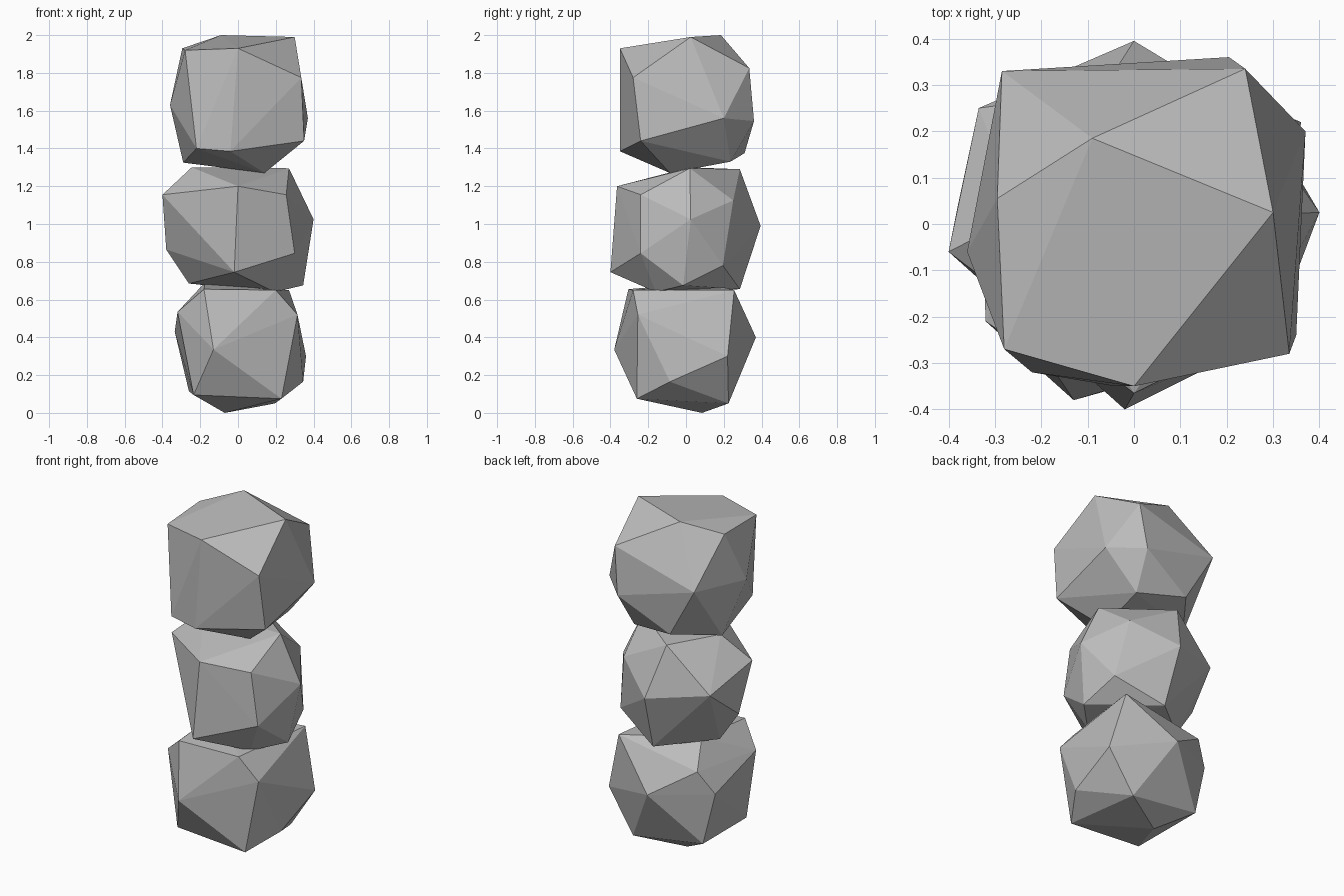
import bpy
import bmesh
from mathutils import Vector

default_cube = bpy.data.objects.get("Cube")
if default_cube:
    bpy.data.objects.remove(default_cube, do_unlink=True)

# One plain grey for every stone
stone_grey = bpy.data.materials.new("stone_grey")
stone_grey.use_nodes = True
colour = (0.5, 0.5, 0.5, 1)
stone_grey.diffuse_color = colour
principled = stone_grey.node_tree.nodes["Principled BSDF"]
principled.inputs["Base Color"].default_value = colour
principled.inputs["Roughness"].default_value = 0.9


def build_stone(name, corners):
    """Chiselled stone: the convex hull of a few corners given in hundredths."""
    bm = bmesh.new()
    for corner in corners:
        bm.verts.new(Vector(corner) / 100)
    hull = bmesh.ops.convex_hull(bm, input=bm.verts[:])
    leftover = set(hull["geom_interior"]) | set(hull["geom_unused"])
    inner_verts = [item for item in leftover if isinstance(item, bmesh.types.BMVert)]
    if inner_verts:
        bmesh.ops.delete(bm, geom=inner_verts, context="VERTS")
    bmesh.ops.recalc_face_normals(bm, faces=bm.faces[:])
    for face in bm.faces:
        face.smooth = False
    mesh = bpy.data.meshes.new(name)
    bm.to_mesh(mesh)
    bm.free()
    mesh.materials.append(stone_grey)
    stone = bpy.data.objects.new(name, mesh)
    bpy.context.collection.objects.link(stone)
    return stone


# Bottom stone: foot corners, girdle corners, crown corners
build_stone("bottom_stone", (
    [(-7, 8.5, 0), (19.5, 22.5, 5), (23, -26, 7.5), (-23.5, -24, 9.5), (-26, 21, 11.5)]
    + [(34.5, -8.5, 16.5), (36, 22, 30), (-13, -38, 33.5), (0, 37, 40), (-33.5, 20, 43)]
    + [(31.5, -25.5, 52), (-32, -21, 53.5), (-25, 25, 56)]
    + [(27, 25.5, 65), (20, -28, 65), (-18, -30.5, 65.5), (-17.5, 10, 69)]
))

# Middle stone
build_stone("middle_stone", (
    [(19.5, -16, 64), (2, 28.5, 65.5), (34.5, -1.5, 67.5), (-26, 5, 68.5), (-2, -40, 74.5)]
    + [(30, 19.5, 78), (30, -24, 84.5), (-38, 4, 86.5), (0, 39.5, 99)]
    + [(40, 2.5, 102.5), (-33.5, 25, 104), (24, 25, 112.5), (25.5, -24, 115.5)]
    + [(-40, -6, 115.5), (0, -36.5, 120), (-7, 28.5, 129), (27, 2, 129.5), (-24.5, 2, 130)]
))

# Top stone
build_stone("top_stone", (
    [(14, -8.5, 127), (-29, 7, 132.5), (18, 23.5, 133), (-11, 31, 137.5), (-4, -35, 138.5)]
    + [(-22, -32, 140), (35, -24, 144), (20.5, 36, 154.5), (37, 20, 156)]
    + [(-36, -6, 163), (-28.5, 33, 168), (33.5, -28, 177.5), (24, 33.5, 182.5)]
    + [(-28, -27, 192), (0, -35, 193), (-29.5, 5.5, 193), (30, 2.5, 199), (-9, 18.5, 200)]
))
